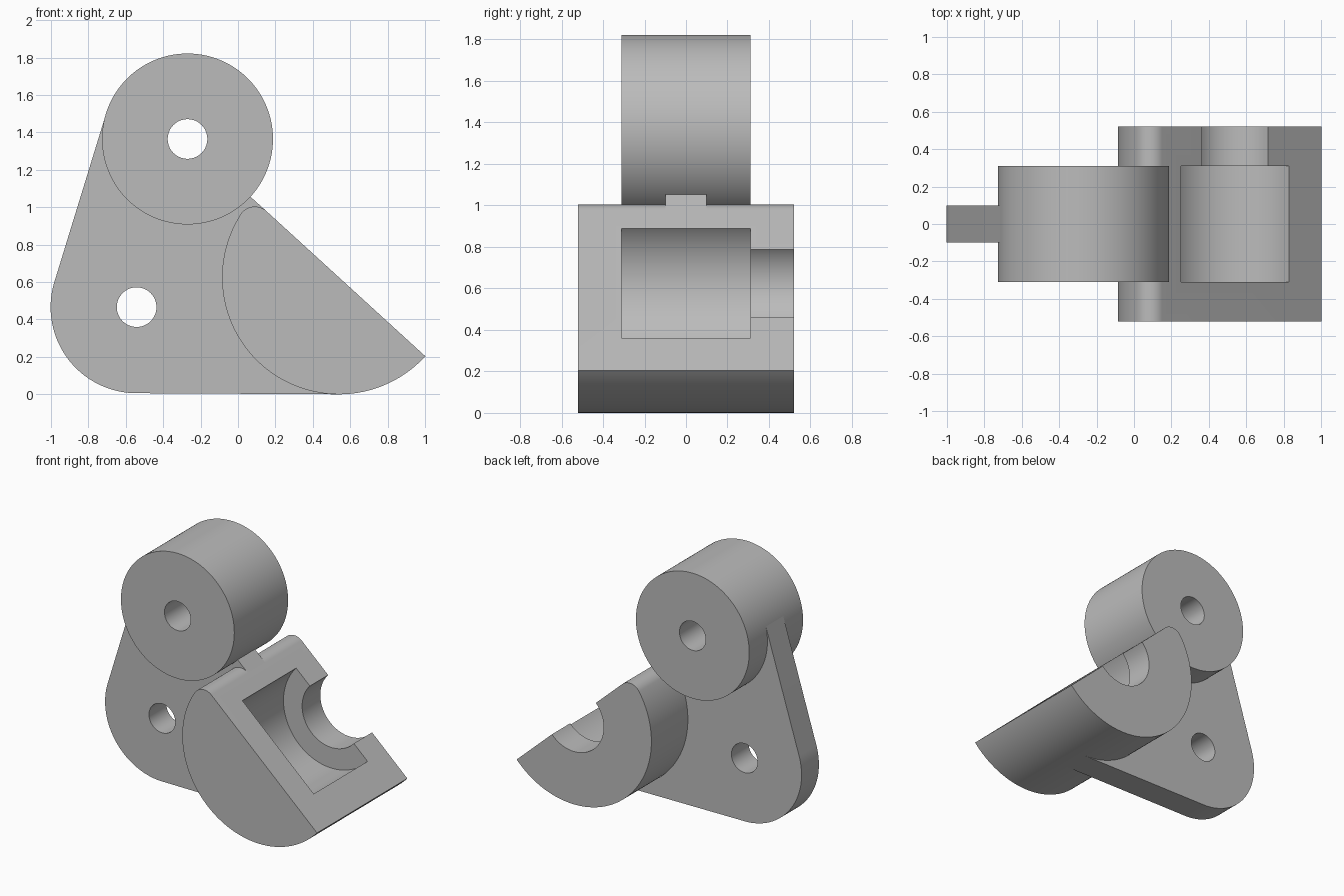
import bpy
import bmesh
from math import sin, cos, radians, degrees, atan2, asin, sqrt

cube = bpy.data.objects.get("Cube")
if cube:
    bpy.data.objects.remove(cube)

grey = bpy.data.materials.new("plain grey")
grey.use_nodes = True
grey.diffuse_color = (0.5, 0.5, 0.5, 1)
grey.node_tree.nodes["Principled BSDF"].inputs["Base Color"].default_value = (0.5, 0.5, 0.5, 1)


def arc(centre, r, a, b, n=48):
    """Points on an arc in the x-z plane, angles in degrees."""
    steps = [radians(a + (b - a) * i / n) for i in range(n + 1)]
    return [(centre[0] + r * cos(t), centre[1] + r * sin(t)) for t in steps]


def circle(centre, r, n=96):
    return arc(centre, r, 0, 360, n)[:-1]


def prism(name, profile, y0, y1):
    """Extrude an x-z profile along y."""
    bm = bmesh.new()
    face = bm.faces.new([bm.verts.new((x, y0, z)) for x, z in profile])
    grown = bmesh.ops.extrude_face_region(bm, geom=[face])
    verts = [v for v in grown["geom"] if isinstance(v, bmesh.types.BMVert)]
    bmesh.ops.translate(bm, verts=verts, vec=(0, y1 - y0, 0))
    bmesh.ops.recalc_face_normals(bm, faces=bm.faces)
    mesh = bpy.data.meshes.new(name)
    bm.to_mesh(mesh)
    bm.free()
    mesh.materials.append(grey)
    obj = bpy.data.objects.new(name, mesh)
    bpy.context.collection.objects.link(obj)
    return obj


def select(obj):
    bpy.ops.object.select_all(action="DESELECT")
    obj.select_set(True)
    bpy.context.view_layer.objects.active = obj


def cut(obj, profile, y0, y1):
    cutter = prism("cutter", profile, y0, y1)
    cutter.hide_render = True
    mod = obj.modifiers.new("cut", "BOOLEAN")
    mod.operation, mod.solver, mod.object = "DIFFERENCE", "EXACT", cutter
    select(obj)
    bpy.ops.object.modifier_apply(modifier=mod.name)
    bpy.data.objects.remove(cutter)


roller_c, roller_r = (-0.27, 1.365), 0.457
pivot_c, pivot_r = (-0.542, 0.466), 0.46
seat_c, seat_r = (0.54, 0.625), 0.625
slope = 137.6          # direction of the sloping cut face, going up
hole_r = 0.106

# Roller with a through bore
roller = prism("roller", circle(roller_c, roller_r, 128), -0.31, 0.31)
cut(roller, circle(roller_c, hole_r), -0.6, 0.6)

# Thin web plate joining the roller, pivot and bearing block
tangent = degrees(atan2(roller_c[1] - pivot_c[1], roller_c[0] - pivot_c[0])) + 90
profile = arc(pivot_c, pivot_r, 270, tangent)
profile += arc(roller_c, roller_r - 0.001, tangent, tangent, 1)[:1]
profile += [(-0.27, 1.1), (0.07, 1.053)]
profile += arc(seat_c, 0.52, slope, 268)
profile += [(0.54, 0)]
plate = prism("web_plate", profile, -0.1, 0.1)
cut(plate, circle(pivot_c, hole_r), -0.6, 0.6)

# Half-round bearing block with a rounded upper lip
lip_r = 0.09
reach = seat_r - lip_r
lip_angle = slope + degrees(asin(lip_r / reach))
lip_c = arc(seat_c, reach, lip_angle, lip_angle, 1)[0]
profile = arc(seat_c, seat_r, slope + 180, lip_angle, 96)
profile += arc(lip_c, lip_r, lip_angle, slope - 90, 20)[1:]
block = prism("bearing_block", profile, -0.52, 0.52)

# Wide bearing pocket and the narrower shaft opening at the back
cut(block, circle(seat_c, 0.39, 128), -0.31, 0.31)
cut(block, circle(seat_c, 0.24, 128), 0.2, 0.7)

for part in (roller, plate, block):
    select(part)
    bpy.ops.object.shade_smooth_by_angle(angle=radians(30))
